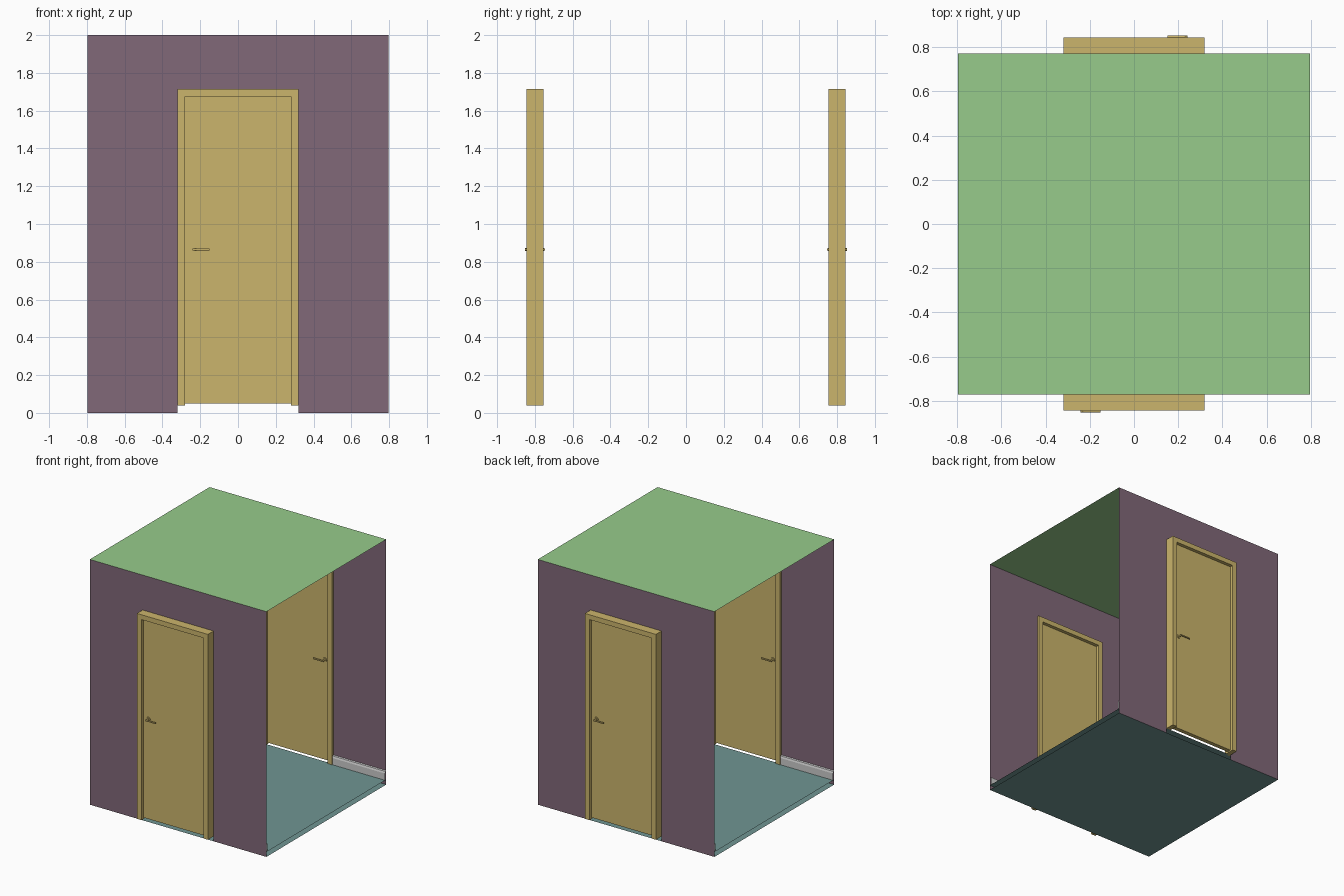
import bpy, bmesh
from math import pi
from mathutils import Matrix, Vector

if "Cube" in bpy.data.objects:
    bpy.data.objects.remove(bpy.data.objects["Cube"])

# Main dimensions
W, D, H = 0.797, 0.772, 2.0       # half width, half depth, height
FLOOR = 0.04
FW, FT = 0.32, 1.715              # frame outer half width and top
FI = 0.28                         # frame inner half width
DOOR_Y = -0.80                    # centre of the door leaf


def material(name, rgb):
    m = bpy.data.materials.new(name)
    m.diffuse_color = (*rgb, 1)
    m.use_nodes = True
    m.node_tree.nodes["Principled BSDF"].inputs["Base Color"].default_value = m.diffuse_color
    return m


WALL = material("wall_paint", (0.22, 0.14, 0.19))
WOOD = material("door_wood", (0.60, 0.46, 0.15))
CEIL = material("ceiling_paint", (0.31, 0.60, 0.26))
TILE = material("floor_tile", (0.16, 0.30, 0.29))


def finish(name, bm, mat=None, turn=0.0):
    if turn:
        bmesh.ops.transform(bm, matrix=Matrix.Rotation(turn, 4, 'Z'), verts=bm.verts)
    me = bpy.data.meshes.new(name)
    bm.to_mesh(me)
    bm.free()
    ob = bpy.data.objects.new(name, me)
    bpy.context.collection.objects.link(ob)
    if mat:
        me.materials.append(mat)
    return ob


def polygon(points):
    bm = bmesh.new()
    bm.faces.new([bm.verts.new(p) for p in points])
    return bm


def plane(name, z, mat):
    finish(name, polygon([(-W, -D, z), (W, -D, z), (W, D, z), (-W, D, z)]), mat)


def arch(half_out, half_in, z0, z_in, z_out, y):
    """U-shaped outline around a doorway"""
    right = [(half_in, y, z_in), (half_in, y, z0), (half_out, y, z0), (half_out, y, z_out)]
    return right + [(-x, yy, z) for x, yy, z in reversed(right)]


def rod(bm, start, end, radius, sides=16):
    a, b = Vector(start), Vector(end)
    rot = (b - a).to_track_quat('Z', 'Y').to_matrix().to_4x4()
    bmesh.ops.create_cone(bm, cap_ends=True, segments=sides, radius1=radius, radius2=radius,
                          depth=(b - a).length, matrix=Matrix.Translation((a + b) / 2) @ rot)


def build_side(side, turn):
    # Thin wall sheet with door opening
    bm = polygon(arch(W, FW, 0, FT, H, -D))
    bmesh.ops.recalc_face_normals(bm, faces=bm.faces)
    finish(side + "_wall", bm, WALL, turn)

    # Door frame: U outline extruded through the wall
    bm = polygon(arch(FW, FI, FLOOR, 1.675, FT, -0.845))
    res = bmesh.ops.extrude_face_region(bm, geom=bm.faces[:])
    verts = [v for v in res['geom'] if isinstance(v, bmesh.types.BMVert)]
    bmesh.ops.translate(bm, vec=(0, 0.09, 0), verts=verts)
    bmesh.ops.recalc_face_normals(bm, faces=bm.faces)
    finish(side + "_door_frame", bm, WOOD, turn)

    # Door leaf, centred in the frame
    bm = bmesh.new()
    bmesh.ops.create_cube(bm, size=1, matrix=Matrix.Translation((0, DOOR_Y, 0.8625))
                          @ Matrix.Diagonal((2 * FI, 0.034, 1.625, 1)))
    finish(side + "_door", bm, WOOD, turn)

    # Lever handles on both faces of the door
    bm = bmesh.new()
    hx, hz = -0.236, 0.865
    for s in (-1, 1):
        rod(bm, (hx, DOOR_Y + s * 0.016, hz), (hx, DOOR_Y + s * 0.024, hz), 0.017, 24)
        rod(bm, (hx, DOOR_Y + s * 0.022, hz), (hx, DOOR_Y + s * 0.052, hz), 0.007)
        rod(bm, (hx - 0.006, DOOR_Y + s * 0.047, hz), (-0.152, DOOR_Y + s * 0.047, hz), 0.006)
    ob = finish(side + "_door_handles", bm, WOOD, turn)
    bpy.ops.object.select_all(action='DESELECT')
    ob.select_set(True)
    bpy.context.view_layer.objects.active = ob
    bpy.ops.object.shade_smooth_by_angle()

    # Open-ended skirting profile on each side of the door
    profile = [(-0.758, FLOOR), (-0.758, 0.095), (-0.763, 0.11), (-D, 0.115)]
    bm = bmesh.new()
    for x0, x1 in ((-W, -FW), (FW, W)):
        rows = [[bm.verts.new((x, y, z)) for y, z in profile] for x in (x0, x1)]
        for i in range(len(profile) - 1):
            bm.faces.new((rows[0][i], rows[0][i + 1], rows[1][i + 1], rows[1][i]))
    bmesh.ops.reverse_faces(bm, faces=bm.faces)
    finish(side + "_skirting", bm, None, turn)


# Floor sheets and ceiling
plane("subfloor", 0, TILE)
plane("floor", FLOOR, TILE)
plane("ceiling", H, CEIL)

# Two identical ends, turned half a circle
build_side("front", 0)
build_side("back", pi)
